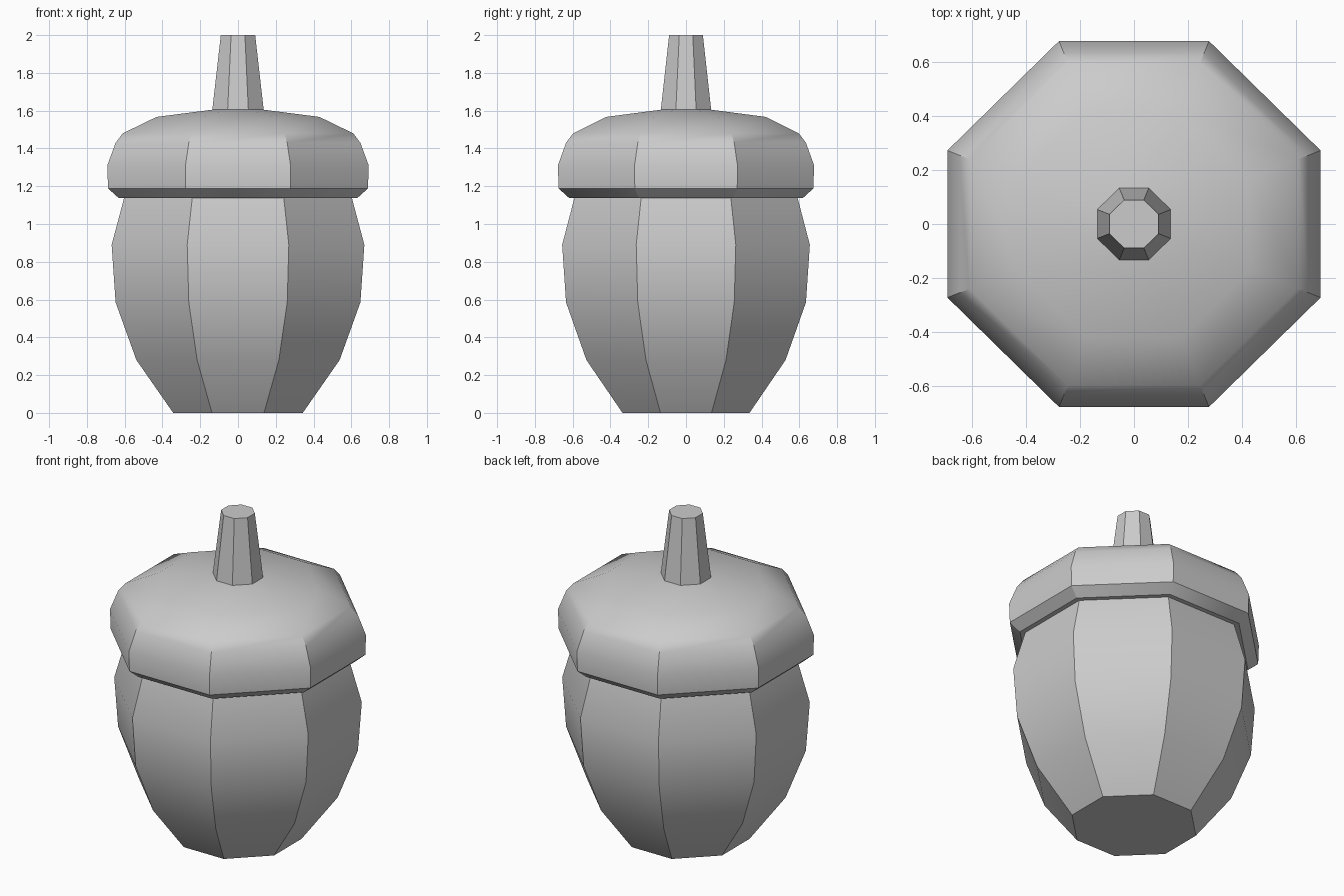
import bpy, bmesh, math

if "Cube" in bpy.data.objects:
    bpy.data.objects.remove(bpy.data.objects["Cube"])

DEPTH = 0.98    # y extent relative to x
CORNER = 0.402  # corner offset relative to the half width


def octagon_loft(name, profile, cap_bottom=False, cap_top=False):
    """Stack octagonal rings given as (half width, height)."""
    bm = bmesh.new()
    rings = []
    for r, z in profile:
        c = r * CORNER
        pts = [(r, -c), (r, c), (c, r), (-c, r), (-r, c), (-r, -c), (-c, -r), (c, -r)]
        rings.append([bm.verts.new((x, y * DEPTH, z)) for x, y in pts])
    for low, high in zip(rings, rings[1:]):
        for i in range(8):
            j = (i + 1) % 8
            bm.faces.new((low[i], low[j], high[j], high[i]))
    if cap_bottom:
        bm.faces.new(rings[0][::-1])
    if cap_top:
        bm.faces.new(rings[-1])
    mesh = bpy.data.meshes.new(name)
    bm.to_mesh(mesh)
    bm.free()
    obj = bpy.data.objects.new(name, mesh)
    bpy.context.collection.objects.link(obj)
    bpy.ops.object.select_all(action='DESELECT')
    obj.select_set(True)
    bpy.context.view_layer.objects.active = obj
    bpy.ops.object.shade_smooth_by_angle(angle=math.radians(30))
    return obj


# Nut body
octagon_loft("nut_body", [(0.343, 0), (0.538, 0.28), (0.648, 0.585),
                          (0.669, 0.89), (0.603, 1.138)], cap_bottom=True)

# Cap with its overhanging rim
octagon_loft("nut_cap", [(0.603, 1.138), (0.632, 1.138), (0.688, 1.188), (0.692, 1.31),
                         (0.648, 1.43), (0.61, 1.48), (0.431, 1.567), (0.136, 1.605)])

# Stem
octagon_loft("stem", [(0.136, 1.605), (0.091, 2.0)], cap_top=True)
